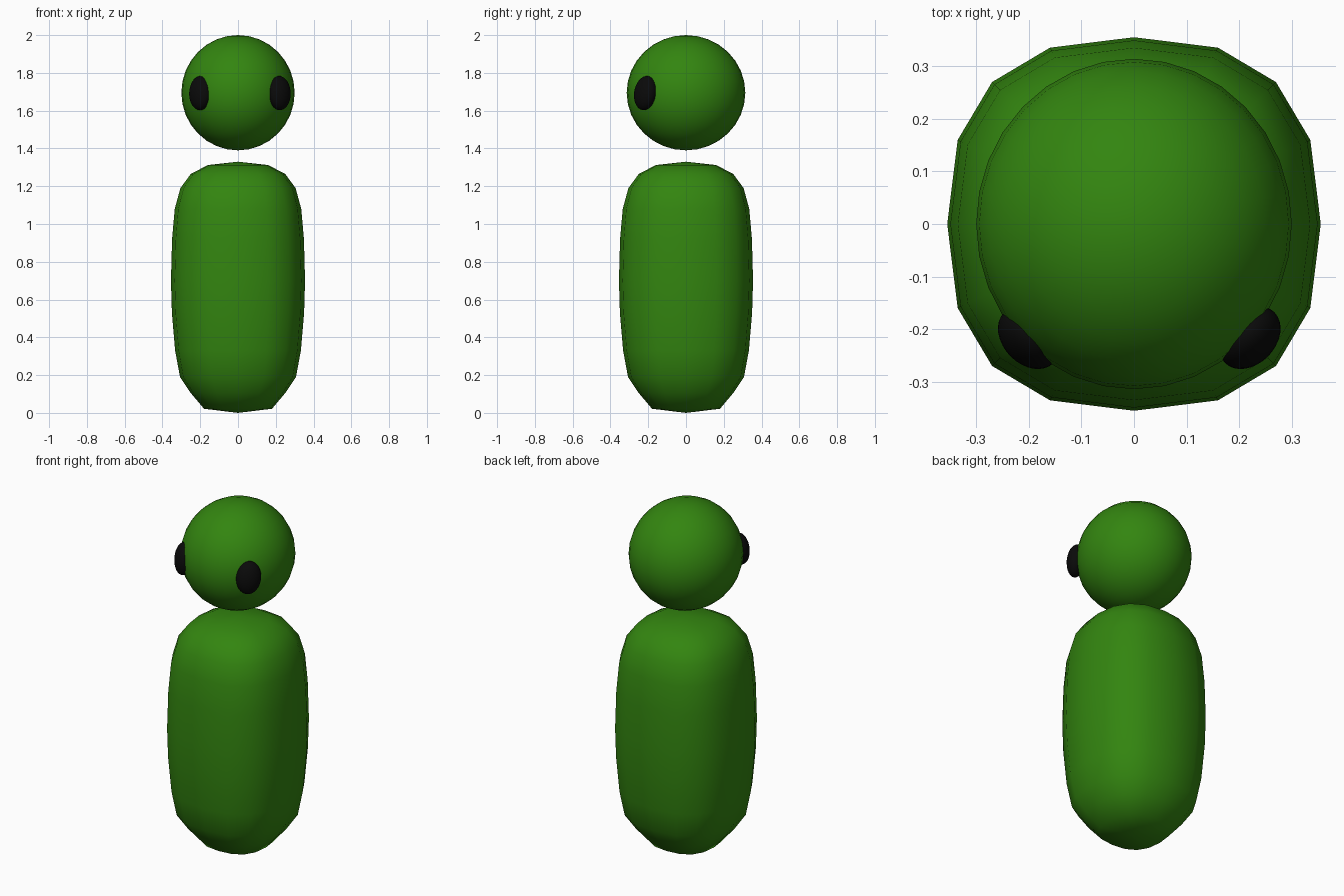
import bpy, bmesh, math
from mathutils import Matrix

if "Cube" in bpy.data.objects:
    bpy.data.objects.remove(bpy.data.objects["Cube"])


def material(name, rgb):
    m = bpy.data.materials.new(name)
    m.diffuse_color = (*rgb, 1)
    m.use_nodes = True
    m.node_tree.nodes["Principled BSDF"].inputs["Base Color"].default_value = m.diffuse_color
    return m


green = material("leaf green", (0.033, 0.235, 0.005))
black = material("eye black", (0.003, 0.003, 0.003))


def finish(bm, name, mat):
    bmesh.ops.recalc_face_normals(bm, faces=bm.faces)
    for f in bm.faces:
        f.smooth = True
    me = bpy.data.meshes.new(name)
    bm.to_mesh(me)
    bm.free()
    me.materials.append(mat)
    ob = bpy.data.objects.new(name, me)
    bpy.context.collection.objects.link(ob)
    return ob


def ellipsoid(name, mat, loc, size, rot=Matrix(), segs=32, rings=16):
    bm = bmesh.new()
    bmesh.ops.create_uvsphere(bm, u_segments=segs, v_segments=rings, radius=1)
    bm.transform(Matrix.Translation(loc) @ rot @ Matrix.Diagonal((*size, 1)))
    return finish(bm, name, mat)


# body: squarish 16-sided rings lofted along a rounded profile
profile = [(0.18, 0.022), (0.25, 0.105), (0.307, 0.19), (0.333, 0.33),
           (0.35, 0.53), (0.355, 0.70), (0.349, 0.92), (0.335, 1.08),
           (0.305, 1.19), (0.25, 1.265), (0.16, 1.312)]
quarter = [(1, 0), (0.944, 0.45), (0.76, 0.76), (0.45, 0.944)]
section = []
for k in range(4):
    c, s = round(math.cos(k * math.pi / 2)), round(math.sin(k * math.pi / 2))
    section += [(x * c - y * s, x * s + y * c) for x, y in quarter]

bm = bmesh.new()
loops = [[bm.verts.new((r * x, r * y, z)) for x, y in section] for r, z in profile]
n = len(section)
for a, b in zip(loops, loops[1:]):
    for i in range(n):
        j = (i + 1) % n
        bm.faces.new((a[i], a[j], b[j], b[i]))
for loop, z in ((loops[0], 0.0), (loops[-1], 1.33)):
    tip = bm.verts.new((0, 0, z))
    for i in range(n):
        bm.faces.new((loop[i], loop[(i + 1) % n], tip))
finish(bm, "body", green)

# head
ellipsoid("head", green, (0, 0, 1.695), (0.30, 0.314, 0.305))

# eyes: flattened ovals facing diagonally outwards, leaning slightly back
for side, x in (("left", -0.2), ("right", 0.22)):
    turn = math.copysign(math.pi / 4, x)
    rot = Matrix.Rotation(-0.16, 4, 'X') @ Matrix.Rotation(turn, 4, 'Z')
    ellipsoid(side + "_eye", black, (x, -0.216, 1.693), (0.067, 0.049, 0.091), rot)
